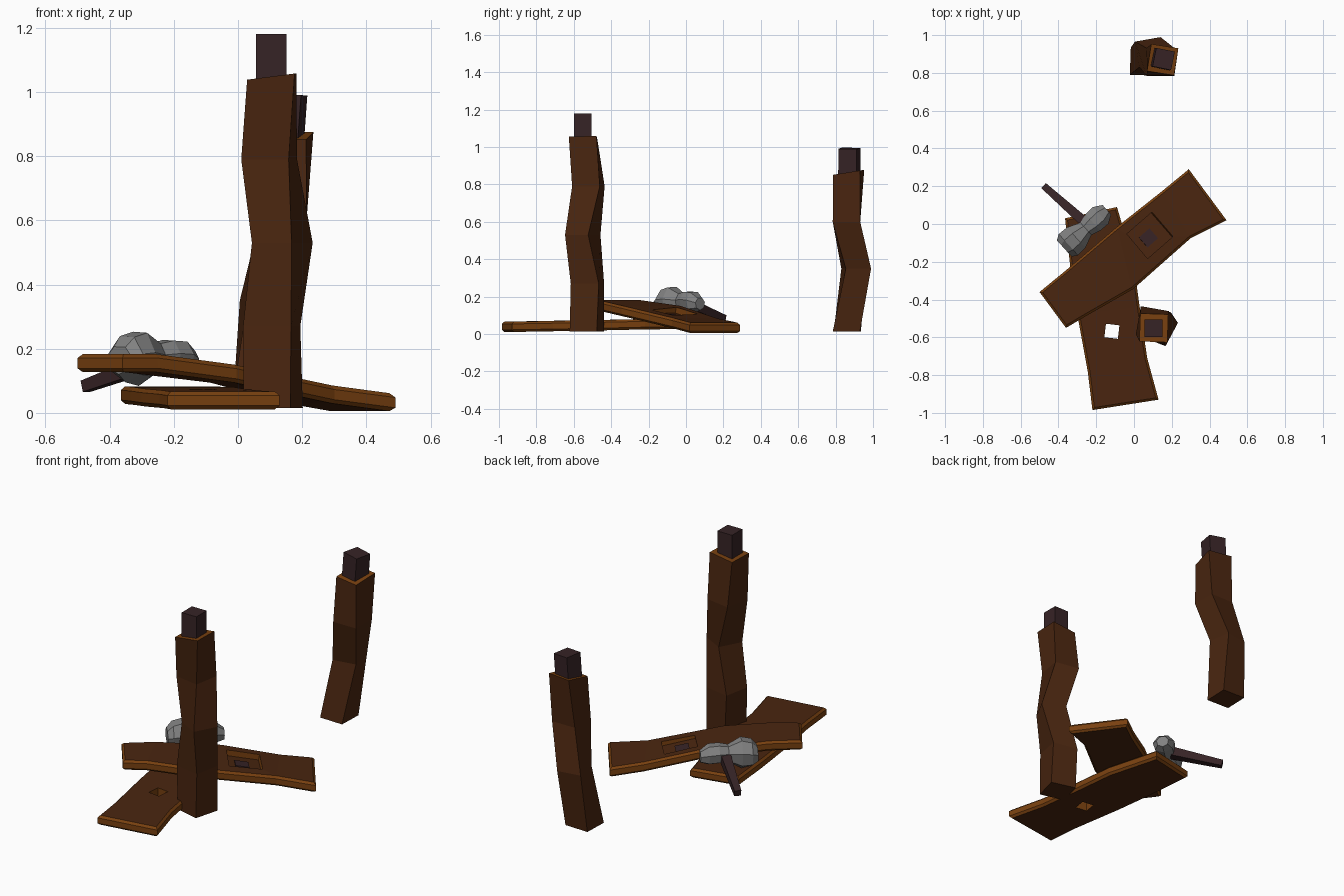
import bpy, bmesh, math
from mathutils import Vector, Matrix

cube = bpy.data.objects.get("Cube")
if cube:
    bpy.data.objects.remove(cube, do_unlink=True)


def material(name, rgb):
    m = bpy.data.materials.new(name)
    m.use_nodes = True
    m.diffuse_color = (*rgb, 1)
    m.node_tree.nodes["Principled BSDF"].inputs["Base Color"].default_value = (*rgb, 1)
    return m


BARK = material("brown wood", (0.068, 0.019, 0.005))
CUT = material("cut wood edge", (0.19, 0.052, 0.005))
DARK = material("dark wood", (0.037, 0.017, 0.019))
STONE = material("grey stone", (0.22, 0.22, 0.22))


def finish(name, bm, mats, rule=None):
    """Turn a bmesh into a flat shaded object, colouring faces by a rule."""
    bmesh.ops.recalc_face_normals(bm, faces=bm.faces)
    bm.normal_update()
    mesh = bpy.data.meshes.new(name)
    for f in bm.faces:
        f.material_index = rule(f) if rule else 0
    bm.to_mesh(mesh)
    bm.free()
    for m in mats:
        mesh.materials.append(m)
    ob = bpy.data.objects.new(name, mesh)
    bpy.context.collection.objects.link(ob)
    return ob


def loft(rings):
    """Skin equal sized rings of points and close both ends."""
    bm = bmesh.new()
    rows = [[bm.verts.new(p) for p in ring] for ring in rings]
    n = len(rows[0])
    for a, b in zip(rows, rows[1:]):
        for i in range(n):
            j = (i + 1) % n
            bm.faces.new((a[i], a[j], b[j], b[i]))
    bm.faces.new(rows[0][::-1])
    bm.faces.new(rows[-1])
    bmesh.ops.recalc_face_normals(bm, faces=bm.faces)
    return bm


def box(name, size, place, mat):
    bm = bmesh.new()
    bmesh.ops.create_cube(bm, size=1, matrix=place @ Matrix.Diagonal((*size, 1)))
    return finish(name, bm, [mat])


def pose(loc, yaw=0, pitch=0, roll=0):
    turn = Matrix.Rotation(yaw, 4, 'Z') @ Matrix.Rotation(pitch, 4, 'Y') @ Matrix.Rotation(roll, 4, 'X')
    return Matrix.Translation(loc) @ turn


# Crooked square posts: each level is z, centre x, centre y, turn in degrees, side
def post(name, levels, tilt):
    rings = []
    for z, x, y, turn, side in levels:
        lean = Vector(tilt) if z == levels[-1][0] else Vector((0, 0))
        ring = []
        for k in range(4):
            a = math.radians(turn + 45 + 90 * k)
            d = Vector((math.cos(a), math.sin(a))) * side / math.sqrt(2)
            ring.append((x + d.x, y + d.y, z + d.dot(lean)))
        rings.append(ring)
    top = levels[-1][0] - 0.05
    return finish(name, loft(rings), [BARK, CUT],
                  lambda f: int(f.normal.z > 0.8 and f.calc_center_median().z > top))


post("front_post", [(0.015, 0.11, -0.53, -15, 0.15), (0.27, 0.105, -0.527, -11, 0.152),
                    (0.53, 0.138, -0.552, -28, 0.14), (0.79, 0.097, -0.522, -10, 0.15),
                    (1.048, 0.105, -0.55, -2, 0.148)], (0.13, 0))
post("back_post", [(0.015, 0.053, 0.86, -2, 0.145), (0.35, 0.085, 0.91, 10, 0.137),
                   (0.6, 0.14, 0.858, 0, 0.147), (0.865, 0.152, 0.87, -9, 0.145)], (0, 0.16))

# Tenons on the post tops
box("front_tenon", (0.095, 0.095, 0.2), pose((0.103, -0.552, 1.08)), DARK)
box("back_tenon", (0.1, 0.1, 0.2), pose((0.15, 0.873, 0.893), -0.2, 0.07, -0.02), DARK)


# Planks: each section is left xy, right xy, top height; sharp rims are chamfered
def plank(name, sections, thick, cutter):
    rings = []
    for (lx, ly), (rx, ry), z in sections:
        rings.append([(lx, ly, z), (rx, ry, z), (rx, ry, z - thick), (lx, ly, z - thick)])
    bm = loft(rings)
    rim = []
    for e in bm.edges:
        d = (e.verts[0].co - e.verts[1].co).normalized()
        if abs(d.z) < 0.7 and e.calc_face_angle(0) > 0.8:
            rim.append(e)
    bmesh.ops.bevel(bm, geom=rim, offset=0.012, segments=1, affect='EDGES')
    ob = finish(name, bm, [BARK, CUT])
    # Cut the socket, then colour everything that is not a broad face
    mod = ob.modifiers.new("socket", 'BOOLEAN')
    mod.object, mod.operation, mod.solver = cutter, 'DIFFERENCE', 'EXACT'
    bpy.context.view_layer.objects.active = ob
    bpy.ops.object.modifier_apply(modifier=mod.name)
    bpy.data.objects.remove(cutter, do_unlink=True)
    while len(ob.data.materials) > 2:
        ob.data.materials.pop(index=2)
    for p in ob.data.polygons:
        p.material_index = int(abs(p.normal.z) < 0.85)
    return ob


yaw, pitch = math.radians(41), 0.2
recess = box("recess_cutter", (0.18, 0.17, 0.2), pose((0.095, -0.05, 0.192), yaw, pitch), CUT)
plank("upper_plank", [((-0.5, -0.36), (-0.36, -0.55), 0.183),
                      ((-0.36, -0.245), (-0.25, -0.485), 0.183),
                      ((-0.09, -0.015), (-0.005, -0.345), 0.15),
                      ((0.15, 0.175), (0.3, -0.075), 0.085),
                      ((0.29, 0.29), (0.49, 0.02), 0.06)], 0.056, recess)
box("upper_plank_peg", (0.075, 0.07, 0.012), pose((0.076, -0.074, 0.095), yaw, pitch), DARK)

hole = box("hole_cutter", (0.072, 0.072, 0.4), pose((-0.117, -0.568, 0.05), -0.12), CUT)
plank("lower_plank", [((-0.22, -0.985), (0.13, -0.93), 0.066),
                      ((-0.245, -0.78), (0.07, -0.71), 0.07),
                      ((-0.3, -0.48), (0.03, -0.44), 0.075),
                      ((-0.335, -0.25), (0, -0.22), 0.08),
                      ((-0.365, 0.03), (-0.09, 0.09), 0.083)], 0.055, hole)

# Mallet head: uneven stone with a heavy end, a waist and a small end
axis = Vector((0.74, 0.67, 0)).normalized()
side = Vector((-axis.y, axis.x, 0))
rings = []
for s, wide, high, z in [(-0.155, 0.06, 0.045, 0.165), (-0.125, 0.078, 0.075, 0.17),
                         (-0.07, 0.075, 0.088, 0.172), (0.0, 0.045, 0.05, 0.172),
                         (0.05, 0.06, 0.057, 0.175), (0.105, 0.062, 0.057, 0.172),
                         (0.15, 0.035, 0.034, 0.162)]:
    mid = Vector((-0.255, -0.025, z)) + axis * s
    rings.append([mid + side * wide * math.cos(a) + Vector((0, 0, high * math.sin(a)))
                  for a in (math.tau * (k + 0.3) / 7 for k in range(7))])
finish("mallet_head", loft(rings), [STONE])

# Mallet handle, tapering to its tip
tip, root = Vector((-0.475, 0.2, 0.083)), Vector((-0.25, 0, 0.165))
along = (root - tip).normalized()
across = along.cross(Vector((0, 0, 1))).normalized()
up = across.cross(along)
rings = [[c + across * r * i + up * r * j for i, j in ((-1, -1), (1, -1), (1, 1), (-1, 1))]
         for c, r in ((tip, 0.018), (root, 0.027))]
finish("mallet_handle", loft(rings), [DARK])
